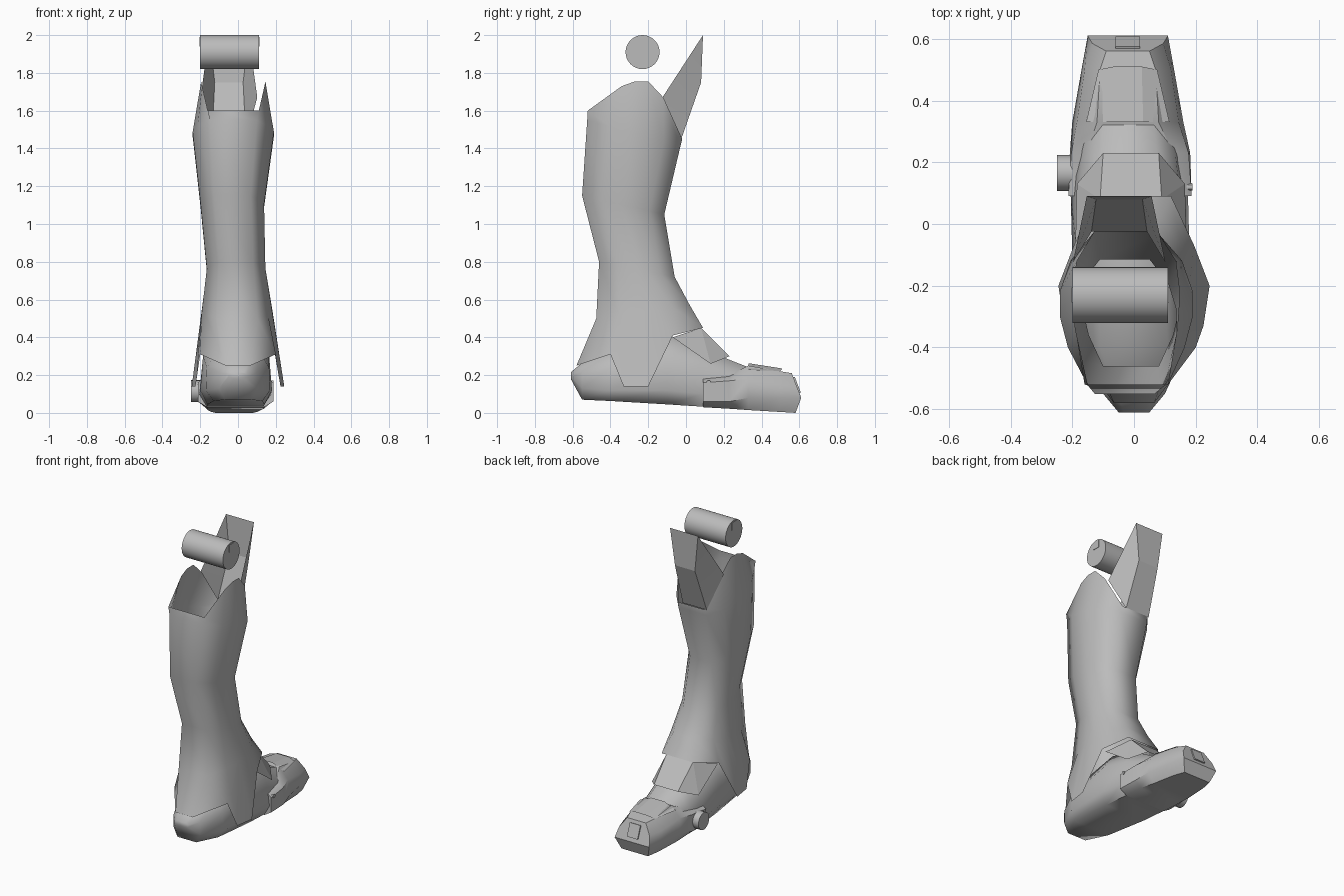
import bpy, bmesh, math
from mathutils import Matrix, Vector

cube = bpy.data.objects.get("Cube")
if cube:
    bpy.data.objects.remove(cube)

grey = bpy.data.materials.new("plain grey")
grey.use_nodes = True
grey.diffuse_color = (0.5, 0.5, 0.5, 1)
grey.node_tree.nodes["Principled BSDF"].inputs["Base Color"].default_value = (0.5, 0.5, 0.5, 1)


def finish(name, bm, angle=30, recalc=True):
    """Turn a bmesh into a named, shaded object."""
    if recalc:
        bmesh.ops.recalc_face_normals(bm, faces=bm.faces)
    mesh = bpy.data.meshes.new(name)
    bm.to_mesh(mesh)
    bm.free()
    mesh.materials.append(grey)
    obj = bpy.data.objects.new(name, mesh)
    bpy.context.collection.objects.link(obj)
    bpy.ops.object.select_all(action="DESELECT")
    obj.select_set(True)
    bpy.context.view_layer.objects.active = obj
    bpy.ops.object.shade_smooth_by_angle(angle=math.radians(angle))
    return obj


def loft(name, rings, centres, caps, angle):
    """Skin half rings of (half width, y, z), mirrored about each ring's centre."""
    bm = bmesh.new()
    loops = []
    for ring, cx in zip(rings, centres):
        right = [bm.verts.new((cx + w, y, z)) for w, y, z in ring]
        left = [bm.verts.new((cx - w, y, z)) for w, y, z in ring]
        loops.append(right + left[::-1])
    n = len(loops[0])
    for a, b in zip(loops, loops[1:]):
        for i in range(n):
            j = (i + 1) % n
            bm.faces.new((a[i], a[j], b[j], b[i]))
    if caps:
        for loop in (loops[0], loops[-1]):
            for i in range(n // 2 - 1):
                bm.faces.new((loop[i], loop[i + 1], loop[n - 2 - i], loop[n - 1 - i]))
    return finish(name, bm, angle)


def plate(name, points, spans, sides, cx):
    """Mirrored folded plate: spans bridge both halves, sides are copied to each half."""
    bm = bmesh.new()
    r = [bm.verts.new((cx + w, y, z)) for w, y, z in points]
    l = [bm.verts.new((cx - w, y, z)) for w, y, z in points]
    for a, b in spans:
        bm.faces.new((l[a], r[a], r[b], l[b]))
    for f in sides:
        bm.faces.new([r[i] for i in f])
        bm.faces.new([l[i] for i in reversed(f)])
    bmesh.ops.recalc_face_normals(bm, faces=bm.faces)
    # outer side faces the toes
    if sum(f.normal.y * f.calc_area() for f in bm.faces) < 0:
        bmesh.ops.reverse_faces(bm, faces=bm.faces)
    return finish(name, bm, 10, False)


def barrel(name, x0, x1, y, z, radius, segments=32):
    """Cylinder lying along x."""
    bm = bmesh.new()
    place = Matrix.Translation(((x0 + x1) / 2, y, z)) @ Matrix.Rotation(math.pi / 2, 4, "Y")
    bmesh.ops.create_cone(bm, cap_ends=True, segments=segments, radius1=radius,
                          radius2=radius, depth=x1 - x0, matrix=place)
    return finish(name, bm)


def box(name, centre, size, tilt=0):
    bm = bmesh.new()
    bmesh.ops.create_cube(bm, size=1, matrix=Matrix.Translation(centre)
                          @ Matrix.Rotation(tilt, 4, "X") @ Matrix.Diagonal((*size, 1)))
    return finish(name, bm)


# Shin shell: shaped rims at top and bottom, regular rings between them
along = (0, .25, .45, .62, .82, 1)
bulge = (.58, .88, 1, 1, .84, .48)


def shin_ring(front, back, width):
    f, b = Vector(front), Vector(back)
    return [(width * s, *f.lerp(b, t)) for t, s in zip(along, bulge)]


top_rim = [(.135, -.52, 1.6), (.165, -.34, 1.73), (.17, -.27, 1.755),
           (.17, -.2, 1.755), (.16, -.12, 1.67), (.1, -.02, 1.45)]
hem = [(.065, -.58, .25), (.2, -.4, .31), (.225, -.33, .14),
       (.245, -.2, .14), (.195, -.07, .41), (.12, .09, .45)]
shin = [top_rim,
        shin_ring((-.523, 1.55), (-.03, 1.41), .215),
        shin_ring((-.55, 1.15), (-.115, 1.05), .168),
        shin_ring((-.46, .8), (-.06, .72), .155),
        shin_ring((-.475, .5), (.02, .57), .187),
        hem]
loft("shin_guard", shin, (-.025, -.025, -.03, -.01, -.005, 0), False, 75)

# Knee plate rising behind the shin
plate("knee_plate", [(.105, .09, 2), (.075, .08, 1.75), (.09, -.025, 1.45), (.15, -.125, 1.67)],
      [(0, 1), (1, 2)], [(0, 1, 3), (1, 2, 3)], -.048)

# Knee roller with a slot mark on each end
barrel("knee_roller", -.2, .11, -.23, 1.91, .09)
for side, x in (("right", -.2), ("left", .11)):
    box(side + "_roller_slot", (x, -.23, 1.965), (.006, .05, .05))


# Foot sections, each with sole, side, shoulder and top levels
def section(y, sole, side, shoulder, top):
    return [(w, y, z) for w, z in (sole, side, shoulder, top)]


foot = [section(-.61, (.03, .18), (.05, .19), (.05, .205), (.03, .215)),
        section(-.55, (.07, .07), (.1, .13), (.1, .215), (.06, .265)),
        section(-.4, (.13, .063), (.17, .12), (.165, .24), (.11, .33)),
        section(-.1, (.15, .045), (.19, .12), (.175, .3), (.1, .41)),
        section(.09, (.15, .033), (.19, .1), (.165, .26), (.09, .365)),
        section(.22, (.14, .025), (.18, .1), (.15, .21), (.09, .285)),
        section(.36, (.13, .02), (.16, .09), (.13, .17), (.08, .23))]
loft("foot", foot, (0, 0, 0, -.01, -.015, -.015, -.02), True, 60)

# Toe cap with a blunt, sloping nose
nose = [(.1, .58, 0), (.13, .61, .08), (.115, .585, .145), (.07, .56, .21)]
toe = [section(.09, (.15, .03), (.2, .06), (.2, .16), (.175, .18)),
       section(.23, (.15, .022), (.195, .06), (.19, .17), (.14, .2)),
       section(.33, (.14, .015), (.18, .08), (.165, .18), (.1, .25)),
       section(.5, (.12, .005), (.15, .08), (.14, .15), (.09, .22)),
       nose]
loft("toe_cap", toe, (-.013, -.013, -.02, -.02, -.02), True, 40)

# Toe ridge and nose plate
plate("toe_ridge", [(.05, .33, .263), (.045, .51, .235), (.095, .5, .222), (.135, .33, .227)],
      [(0, 1)], [(0, 1, 2, 3)], -.02)
box("nose_plate", (-.02, .588, .148), (.08, .09, .008), math.radians(-69))

# Folded instep plate
plate("instep_plate", [(.1, .08, .45), (.09, .23, .3), (.175, .13, .26), (.18, -.07, .4)],
      [(0, 1)], [(0, 1, 2), (0, 2, 3)], -.01)

# Side knob and its pin on the opposite side
barrel("side_knob", -.25, -.17, .165, .115, .058, 20)
barrel("side_pin", .15, .189, .12, .16, .012, 12)
